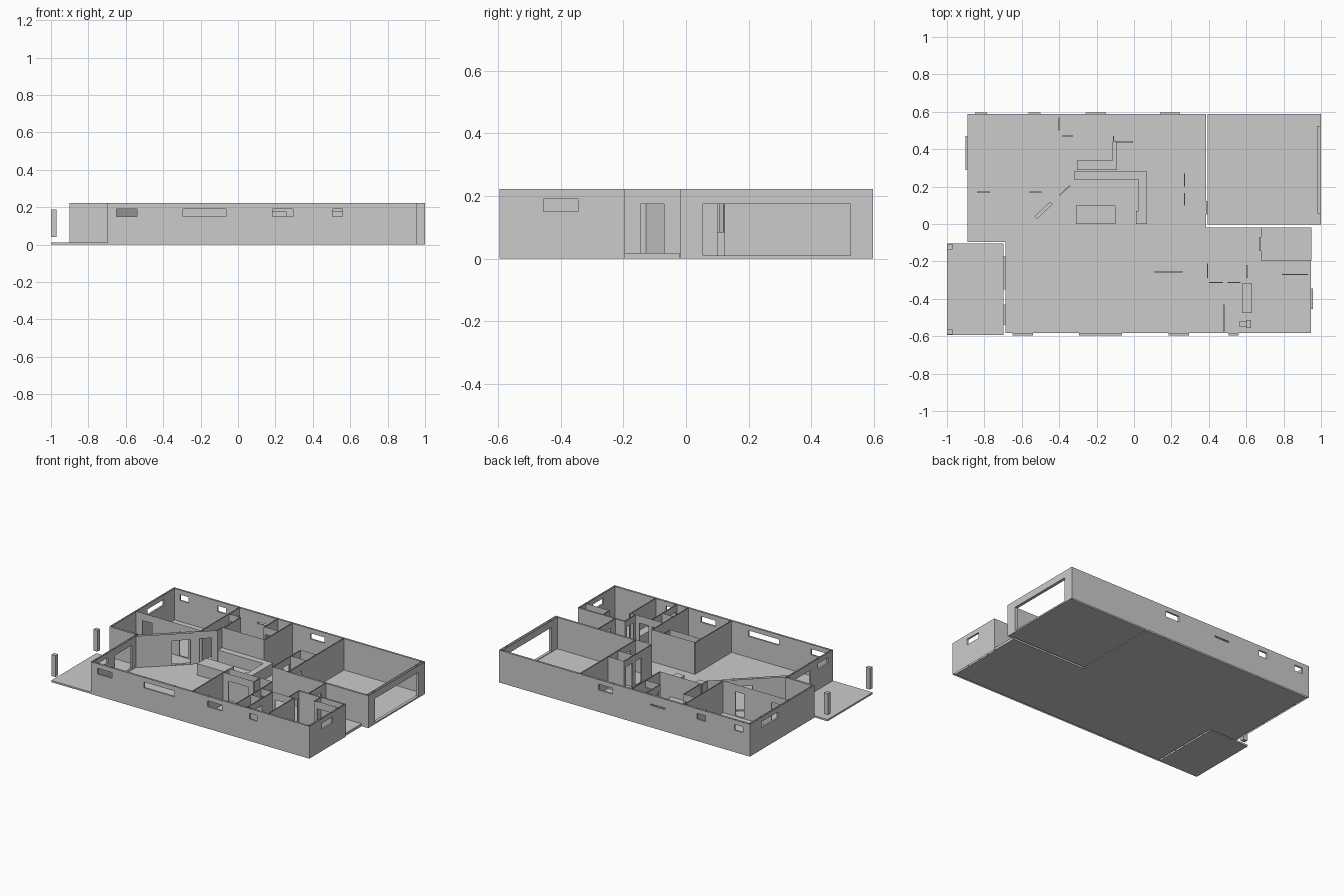
import bpy, bmesh, math
from mathutils import Vector

if "Cube" in bpy.data.objects:
    bpy.data.objects.remove(bpy.data.objects["Cube"])

H = 0.222          # wall height
D0, D1 = 0.01, 0.175   # door sill and head
W0, W1 = 0.15, 0.19    # window sill and head
EXT, INT = 0.012, 0.006


def finish(name, bm):
    me = bpy.data.meshes.new(name)
    bm.to_mesh(me)
    bm.free()
    ob = bpy.data.objects.new(name, me)
    bpy.context.collection.objects.link(ob)
    return ob


def box(name, x0, x1, y0, y1, z0, z1):
    bm = bmesh.new()
    bmesh.ops.create_cube(bm, size=1)
    for v in bm.verts:
        v.co = ((x0 + x1) / 2 + v.co.x * (x1 - x0),
                (y0 + y1) / 2 + v.co.y * (y1 - y0),
                (z0 + z1) / 2 + v.co.z * (z1 - z0))
    return finish(name, bm)


def wall(name, p, q, t=INT, holes=()):
    """Open-topped double-skin wall from p to q; holes are (start, end, z0, z1) along it."""
    p, q = Vector((*p, 0)), Vector((*q, 0))
    u = (q - p).normalized()
    n = Vector((-u.y, u.x, 0)) * t / 2
    bm = bmesh.new()

    def piece(a, b, z0, z1, ends=False, top=False, bottom=False):
        c = [p + u * a - n, p + u * b - n, p + u * b + n, p + u * a + n]
        lo = [bm.verts.new(v + Vector((0, 0, z0))) for v in c]
        hi = [bm.verts.new(v + Vector((0, 0, z1))) for v in c]
        for i in range(4):
            if ends or i % 2 == 0:
                j = (i + 1) % 4
                bm.faces.new((lo[i], lo[j], hi[j], hi[i]))
        if top:
            bm.faces.new(hi)
        if bottom:
            bm.faces.new(lo[::-1])

    pos = 0
    for a, b, z0, z1 in sorted(holes):
        piece(pos, a, 0, H, ends=True)
        piece(a, b, 0, z0, top=True)
        piece(a, b, z1, H, bottom=True)
        pos = b
    piece(pos, (q - p).length, 0, H, ends=True)
    return finish(name, bm)


def door(a, b):
    return (a, b, D0, D1)


def win(a, b):
    return (a, b, W0, W1)


def hwall(name, y, x0, x1, holes=(), t=INT):
    wall(name, (x0, y), (x1, y), t, [(a - x0, b - x0, c, d) for a, b, c, d in holes])


def vwall(name, x, y0, y1, holes=(), t=INT):
    wall(name, (x, y0), (x, y1), t, [(a - y0, b - y0, c, d) for a, b, c, d in holes])


# Floors and porches
box("floor_back", -0.89, 0.386, -0.095, 0.587, 0, 0.006)
box("floor_front", -0.686, 0.945, -0.583, -0.095, 0, 0.006)
box("floor_entry", 0.386, 0.945, -0.095, -0.02, 0, 0.006)
box("floor_garage", 0.394, 1.0, -0.004, 0.587, 0, 0.006)
box("side_porch", -1.0, -0.699, -0.593, -0.105, 0, 0.012)
box("entry_porch", 0.68, 0.95, -0.195, -0.02, 0, 0.018)
for i, y in enumerate((-0.122, -0.577)):
    box(f"porch_post_{i}", -1.0, -0.97, y - 0.014, y + 0.014, 0.042, 0.188)

# Outside walls
hwall("back_wall", 0.591, -0.9, 1.0,
      [win(-0.85, -0.785), win(-0.565, -0.50), (-0.26, -0.15, 0.15, 0.16), win(0.14, 0.245)], EXT)
hwall("front_wall", -0.589, -0.698, 0.957,
      [win(-0.65, -0.54), win(-0.295, -0.065), win(0.185, 0.295), win(0.505, 0.56)], EXT)
vwall("left_wall", -0.896, -0.1, 0.597, [win(0.29, 0.47)], EXT)
hwall("left_step_wall", -0.1, -0.9, -0.69, (), EXT)
vwall("porch_wall", -0.692, -0.595, -0.095, [win(-0.54, -0.43), door(-0.35, -0.17)], EXT)
vwall("right_wall", 0.951, -0.595, -0.195, [win(-0.455, -0.345)], EXT)
hwall("entry_side_wall", -0.2, 0.60, 0.957, (), 0.01)
vwall("entry_door_wall", 0.675, -0.2, -0.012, [(-0.145, -0.07, 0.018, D1)], INT)

# Garage walls
vwall("garage_door_wall", 0.99, -0.018, 0.597, [door(0.055, 0.525)], 0.02)
hwall("garage_front_wall", -0.012, 0.385, 1.0, (), EXT)
vwall("garage_house_wall", 0.39, -0.018, 0.591, [door(0.05, 0.122)], 0.008)

# Main bedroom and bath partitions
hwall("main_bedroom_wall", 0.17, -0.896, -0.39, [door(-0.84, -0.77), door(-0.56, -0.495)])
vwall("bath_wall", -0.4, 0.17, 0.591, [door(0.5, 0.57)])
hwall("dressing_wall", 0.47, -0.4, -0.31, [door(-0.385, -0.325)])
vwall("dressing_side_wall", -0.31, 0.285, 0.47)
hwall("kitchen_back_wall", 0.285, -0.32, 0.0)
vwall("bath_closet_wall", -0.11, 0.44, 0.591, [door(0.445, 0.47)])
hwall("closet_front_wall", 0.44, -0.11, 0.0, [door(-0.10, -0.005)])
vwall("bath_end_wall", 0.0, 0.285, 0.591)

# Diagonal wall
d = Vector((0.73, 0.684)).normalized()
a = Vector((-0.69, -0.12))
wall("diagonal_wall_thick", a, a + d * 0.36, 0.02, [door(0.226, 0.34)])
wall("diagonal_wall_thin", a + d * 0.36, a + d * 0.51, INT, [door(0.04, 0.115)])
vwall("diagonal_return", -0.32, 0.228, 0.285)

# Laundry and pantry
vwall("laundry_wall", 0.27, -0.012, 0.29, [door(0.1, 0.165), door(0.2, 0.27)])
hwall("pantry_divider", 0.183, 0.27, 0.39)
hwall("pantry_end_wall", 0.29, 0.27, 0.39)
hwall("laundry_front_wall", -0.012, 0.27, 0.39)

# Front bedrooms, hall and second bath
vwall("bedroom_side_wall", 0.065, -0.589, -0.19)
hwall("bedroom_back_wall", -0.19, 0.065, 0.39)
hwall("bedroom_closet_wall", -0.255, 0.065, 0.30, [door(0.11, 0.26)])
vwall("closet_end_wall", 0.30, -0.255, -0.19)
vwall("bedroom_hall_wall", 0.393, -0.589, -0.19, [door(-0.29, -0.21)])
hwall("hall_wall", -0.313, 0.393, 0.64, [door(0.40, 0.475), door(0.5, 0.57)])
vwall("tub_wall", 0.48, -0.589, -0.313, [door(-0.575, -0.43)])
hwall("linen_wall", -0.425, 0.393, 0.48)
vwall("bath_bedroom_wall", 0.64, -0.589, -0.30)
vwall("hall_end_wall", 0.603, -0.313, -0.2, [door(-0.29, -0.22)])
hwall("right_closet_wall", -0.27, 0.77, 0.951, [door(0.79, 0.93)])
vwall("right_closet_end", 0.77, -0.27, -0.2)

# Fixtures
CT = 0.085
box("island", -0.31, -0.10, 0.0, 0.10, 0.006, CT)
box("counter_back", -0.32, 0.07, 0.238, 0.28, 0.006, CT)
box("counter_side", 0.025, 0.07, 0.07, 0.238, 0.006, CT)
box("counter_end", 0.01, 0.07, 0.0, 0.07, 0.006, CT)
box("bath_vanity", -0.305, -0.115, 0.29, 0.34, 0.006, 0.075)
box("bath_shelf", -0.115, -0.09, 0.29, 0.44, 0.006, 0.075)
box("second_vanity", 0.577, 0.632, -0.475, -0.318, 0.006, 0.075)
box("toilet_bowl", 0.565, 0.602, -0.55, -0.522, 0.006, 0.04)
box("toilet_tank", 0.602, 0.626, -0.555, -0.512, 0.006, 0.07)
